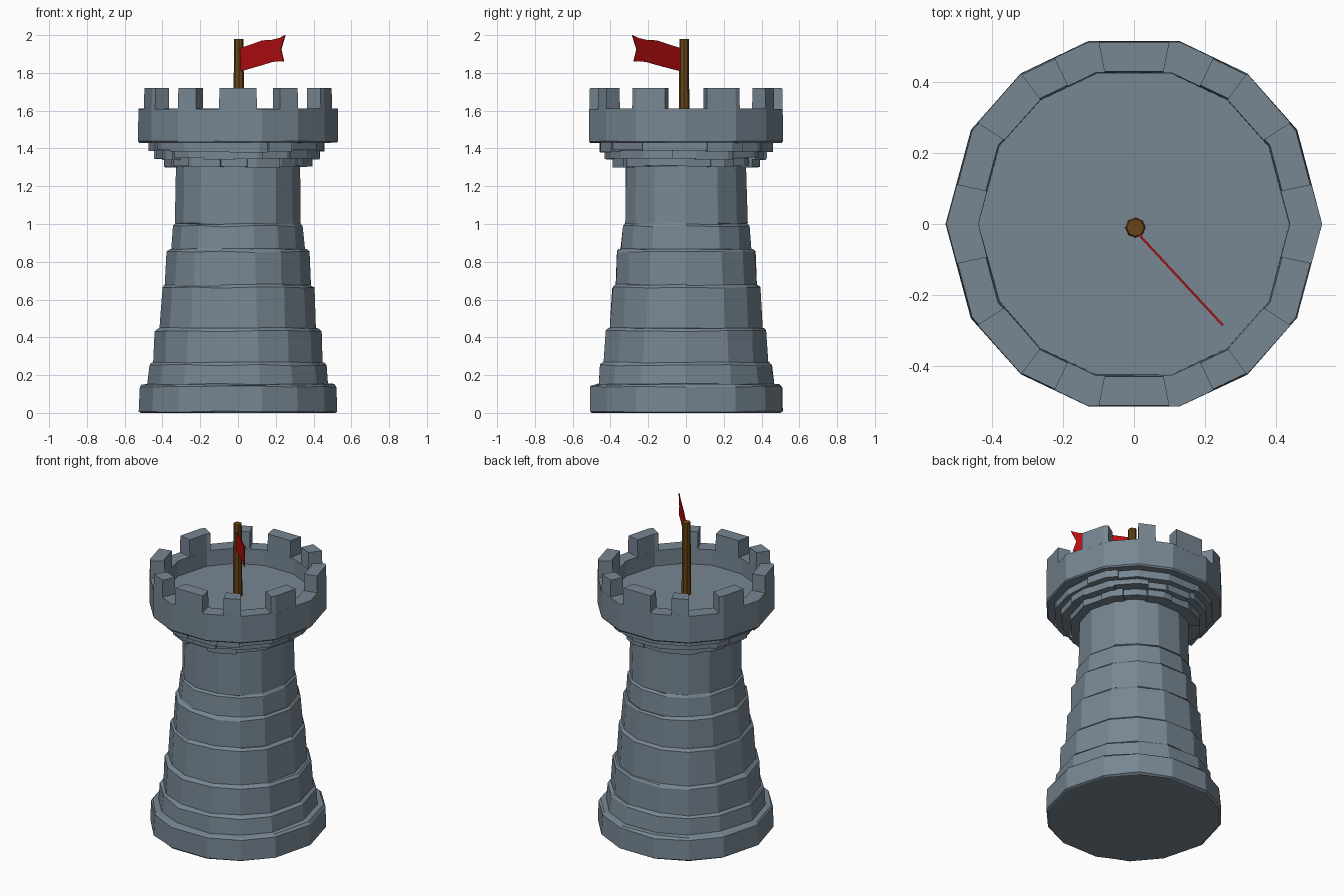
import bpy, bmesh, math, random
from mathutils import Vector

if "Cube" in bpy.data.objects:
    bpy.data.objects.remove(bpy.data.objects["Cube"])

random.seed(4)

def material(name, rgb):
    m = bpy.data.materials.new(name)
    m.diffuse_color = (*rgb, 1)
    m.use_nodes = True
    m.node_tree.nodes["Principled BSDF"].inputs["Base Color"].default_value = m.diffuse_color
    return m

STONE = material("grey stone", (0.185, 0.24, 0.29))
WOOD = material("brown wood", (0.14, 0.06, 0.008))
CLOTH = material("red cloth", (0.48, 0.004, 0.005))

def make(name, bm, mat):
    bmesh.ops.recalc_face_normals(bm, faces=bm.faces)
    me = bpy.data.meshes.new(name)
    bm.to_mesh(me)
    bm.free()
    me.materials.append(mat)
    ob = bpy.data.objects.new(name, me)
    bpy.context.collection.objects.link(ob)
    return ob

# corner angles of the fourteen-sided tower, mirrored in both axes
QUARTER = [0, 30, 53, 76]
CORNERS = sorted({a % 360 for q in QUARTER for a in (q, 180 - q, 180 + q, 360 - q)})

def on_wall(angle, r):
    """Point on the fourteen-sided outline of corner radius r."""
    a = angle % 360
    lo = max(c for c in CORNERS if c <= a)
    hi = min([c for c in CORNERS if c > a] + [360])
    k = math.cos(math.radians((hi - lo) / 2)) / math.cos(math.radians(a - (lo + hi) / 2))
    return r * k * math.cos(math.radians(a)), r * k * math.sin(math.radians(a))

def lathe(name, profile, mat, wear=0.0):
    """Spin (radius, z) points over the tower corners, closing both ends."""
    bm = bmesh.new()
    rows = []
    for i, (r, z) in enumerate(profile):
        w = wear if 0 < i < len(profile) - 1 else 0
        row = []
        for a in CORNERS:
            x, y = on_wall(a, r + random.uniform(-w, w))
            row.append(bm.verts.new((x, y, z + random.uniform(-w, w))))
        rows.append(row)
    n = len(CORNERS)
    for lo, hi in zip(rows, rows[1:]):
        for i in range(n):
            j = (i + 1) % n
            bm.faces.new((lo[i], lo[j], hi[j], hi[i]))
    bm.faces.new(rows[0])
    bm.faces.new(rows[-1])
    return make(name, bm, mat)

def arc_block(bm, a0, a1, r_in, r_out, z0, z1, taper=0.0):
    """Curved stone between two angles, following the tower outline."""
    angles = [a0] + [c for c in CORNERS if a0 < c < a1] + [a1]
    rings = []
    for a in angles:
        pts = [(r_in, z0), (r_out, z0), (r_out - taper, z1), (r_in + taper, z1)]
        rings.append([bm.verts.new((*on_wall(a, r), z)) for r, z in pts])
    for p, q in zip(rings, rings[1:]):
        for i in range(4):
            j = (i + 1) % 4
            bm.faces.new((p[i], p[j], q[j], q[i]))
    bm.faces.new(rings[0])
    bm.faces.new(rings[-1])

# stepped tower body: (bottom radius, top radius, top height) of each course
COURSES = [(0.525, 0.522, 0.15), (0.478, 0.466, 0.265), (0.447, 0.440, 0.445),
           (0.415, 0.402, 0.675), (0.385, 0.376, 0.865), (0.355, 0.346, 1.00),
           (0.334, 0.330, 1.32)]
profile, z = [(0.515, 0.0)], 0.008
for r0, r1, top in COURSES:
    profile += [(r0, z), (r1, top - 0.012), (r1 - 0.012, top)]
    z = top + 0.003
lathe("tower_body", profile, STONE, 0.004)

# corbel rings of uneven stones under the crown
CORBELS = [(0.395, 1.305, 1.35), (0.440, 1.345, 1.39), (0.480, 1.385, 1.435)]
for k, (r, z0, z1) in enumerate(CORBELS):
    bm = bmesh.new()
    a = 7 * k
    end = a + 360
    while a < end:
        nxt = a + random.uniform(16, 28)
        if end - nxt < 12:
            nxt = end
        arc_block(bm, a, nxt, 0.28, r + random.uniform(-0.014, 0.01),
                  z0 + random.uniform(-0.006, 0.006), z1)
        a = nxt
    make(f"corbel_ring_{k + 1}", bm, STONE)

# crown wall with the sunken roof floor
lathe("crown", [(0.30, 1.43), (0.522, 1.43), (0.529, 1.438), (0.528, 1.61),
                (0.438, 1.61), (0.436, 1.51), (0.03, 1.51)], STONE, 0.001)

# battlements: wide and narrow blocks mirrored into each quarter
bm = bmesh.new()
spans = [(79, 101), (259, 281)]
for s, e in [(12.5, 33), (53, 64.5)]:
    spans += [(s, e), (180 - e, 180 - s), (180 + s, 180 + e), (360 - e, 360 - s)]
for s, e in spans:
    arc_block(bm, s, e, 0.438, 0.528, 1.60, 1.72, 0.003)
make("battlements", bm, STONE)

# flag pole
bm = bmesh.new()
bmesh.ops.create_cone(bm, cap_ends=True, segments=8, radius1=0.029, radius2=0.025, depth=0.48)
bmesh.ops.translate(bm, verts=bm.verts, vec=(0.004, -0.01, 1.74))
make("flag_pole", bm, WOOD)

# swallow-tailed flag: (x, top z, bottom z) stations along a diagonal
STATIONS = [(0.01, 1.93, 1.808), (0.07, 1.95, 1.825), (0.13, 1.972, 1.842),
            (0.18, 1.975, 1.858), (0.222, 1.985, 1.862)]
bm = bmesh.new()
side = Vector((0.73, 0.68, 0)) * 0.003

def cloth(x, z):
    p = Vector((x, -0.015 - 1.08 * x, z))
    return [bm.verts.new(p + side), bm.verts.new(p - side)]

top = [cloth(x, t) for x, t, b in STATIONS]
low = [cloth(x, b) for x, t, b in STATIONS]
outline = top + [cloth(0.25, 2.0), cloth(0.228, 1.925), cloth(0.243, 1.86)] + low[::-1]
for s in (0, 1):
    for i in range(len(STATIONS) - 1):
        bm.faces.new((top[i][s], top[i + 1][s], low[i + 1][s], low[i][s]))
    n = len(STATIONS)
    tip_top, notch, tip_low = (p[s] for p in outline[n:n + 3])
    bm.faces.new((top[-1][s], tip_top, notch))
    bm.faces.new((top[-1][s], notch, low[-1][s]))
    bm.faces.new((notch, tip_low, low[-1][s]))
for p, q in zip(outline, outline[1:] + outline[:1]):
    bm.faces.new((p[0], q[0], q[1], p[1]))
make("flag", bm, CLOTH)
